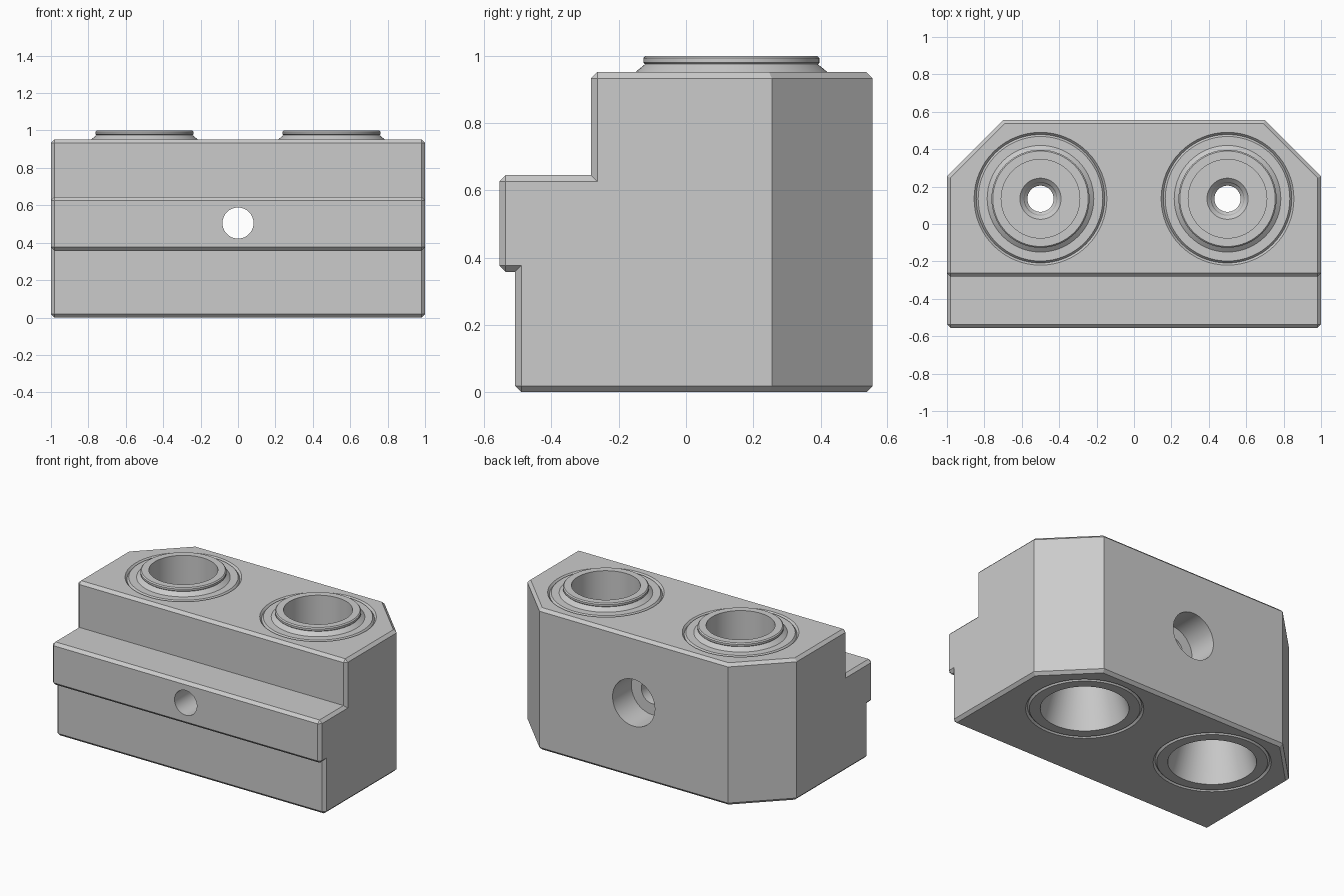
import bpy, bmesh, math
from mathutils import Matrix

cube = bpy.data.objects.get("Cube")
if cube:
    bpy.data.objects.remove(cube, do_unlink=True)

grey = bpy.data.materials.new("light_grey")
grey.use_nodes = True
grey.diffuse_color = (0.6, 0.6, 0.6, 1)
grey.node_tree.nodes["Principled BSDF"].inputs["Base Color"].default_value = (0.6, 0.6, 0.6, 1)

BORE_X, BORE_Y, TOP = 0.5, 0.135, 0.952
SEGMENTS = 64


def make_object(name, bm):
    bmesh.ops.recalc_face_normals(bm, faces=bm.faces[:])
    mesh = bpy.data.meshes.new(name)
    bm.to_mesh(mesh)
    bm.free()
    mesh.materials.append(grey)
    obj = bpy.data.objects.new(name, mesh)
    bpy.context.collection.objects.link(obj)
    return obj


def lathe(name, profile, matrix):
    """Revolve a closed (radius, height) outline around z."""
    bm = bmesh.new()
    rings = []
    for i in range(SEGMENTS):
        a = math.tau * i / SEGMENTS
        rings.append([bm.verts.new((r * math.cos(a), r * math.sin(a), z)) for r, z in profile])
    count = len(profile)
    for i, ring in enumerate(rings):
        after = rings[(i + 1) % SEGMENTS]
        for j in range(count):
            k = (j + 1) % count
            if profile[j][0] or profile[k][0]:
                bm.faces.new((ring[j], ring[k], after[k], after[j]))
    bmesh.ops.remove_doubles(bm, verts=bm.verts[:], dist=1e-5)
    bm.transform(matrix)
    return make_object(name, bm)


def smooth(obj):
    bpy.ops.object.select_all(action='DESELECT')
    obj.select_set(True)
    bpy.context.view_layer.objects.active = obj
    bpy.ops.object.shade_smooth_by_angle(angle=math.radians(25))


def cut(target, cutter):
    cutter.hide_render = True
    mod = target.modifiers.new("cut", 'BOOLEAN')
    mod.operation, mod.solver, mod.object = 'DIFFERENCE', 'EXACT', cutter
    bpy.context.view_layer.objects.active = target
    bpy.ops.object.modifier_apply(modifier=mod.name)
    bpy.data.objects.remove(cutter, do_unlink=True)


# Block: stepped side outline with a tongue, extruded across x
outline = [(-0.508, 0), (0.555, 0), (0.555, TOP), (-0.282, TOP),
           (-0.282, 0.645), (-0.555, 0.645), (-0.555, 0.358), (-0.508, 0.358)]
bm = bmesh.new()
face = bm.faces.new([bm.verts.new((-1, y, z)) for y, z in outline])
extruded = bmesh.ops.extrude_face_region(bm, geom=[face])["geom"]
bmesh.ops.translate(bm, vec=(2, 0, 0),
                    verts=[v for v in extruded if isinstance(v, bmesh.types.BMVert)])

# Diagonal rear corners
for side in (-1, 1):
    result = bmesh.ops.bisect_plane(
        bm, geom=bm.verts[:] + bm.edges[:] + bm.faces[:],
        plane_co=(side, 0.255, 0), plane_no=(side, 1, 0), clear_outer=True)
    edges = [e for e in result["geom_cut"] if isinstance(e, bmesh.types.BMEdge)]
    bmesh.ops.holes_fill(bm, edges=edges, sides=0)
bmesh.ops.recalc_face_normals(bm, faces=bm.faces[:])
bm.normal_update()


# Chamfer convex edges, leaving the upright rear edges sharp
def chamfered(edge):
    a, b = (v.co for v in edge.verts)
    upright_rear = abs(a.z - b.z) > 0.1 and a.y > 0.2 and b.y > 0.2
    return edge.is_convex and not upright_rear


bmesh.ops.bevel(bm, geom=[e for e in bm.edges if chamfered(e)], offset=0.019,
                offset_type='OFFSET', segments=1, profile=0.5, affect='EDGES')
block = make_object("block", bm)

# Vertical seats for the two inserts
seat = [(0, -0.02), (0.375, -0.02), (0.355, 0), (0.343, 0.014),
        (0.343, TOP - 0.014), (0.355, TOP), (0.375, TOP + 0.02), (0, TOP + 0.02)]
for side in (-1, 1):
    cut(block, lathe("seat_cutter", seat, Matrix.Translation((side * BORE_X, BORE_Y, 0))))

# Cross hole with a counterbore at the rear
cross_hole = [(0, -0.7), (0.083, -0.7), (0.083, 0.355),
              (0.157, 0.355), (0.157, 0.7), (0, 0.7)]
cut(block, lathe("cross_hole_cutter", cross_hole,
                 Matrix.Translation((0, 0, 0.505)) @ Matrix.Rotation(-math.pi / 2, 4, 'X')))
smooth(block)

# Inserts: raised collar, cup above, small throat, conical opening below
insert = [(0.07, 0.5), (0.07, 0.56), (0.085, 0.575), (0.09, 0.59), (0.11, 0.61),
          (0.21, 0.61), (0.21, 1), (0.255, 1), (0.262, 0.993), (0.262, 0.98),
          (0.257, 0.975), (0.285, TOP), (0.333, TOP), (0.344, TOP - 0.014),
          (0.344, 0.014), (0.333, 0), (0.267, 0), (0.13, 0.5)]
for side, label in ((-1, "right"), (1, "left")):
    smooth(lathe(label + "_insert", insert, Matrix.Translation((side * BORE_X, BORE_Y, 0))))
